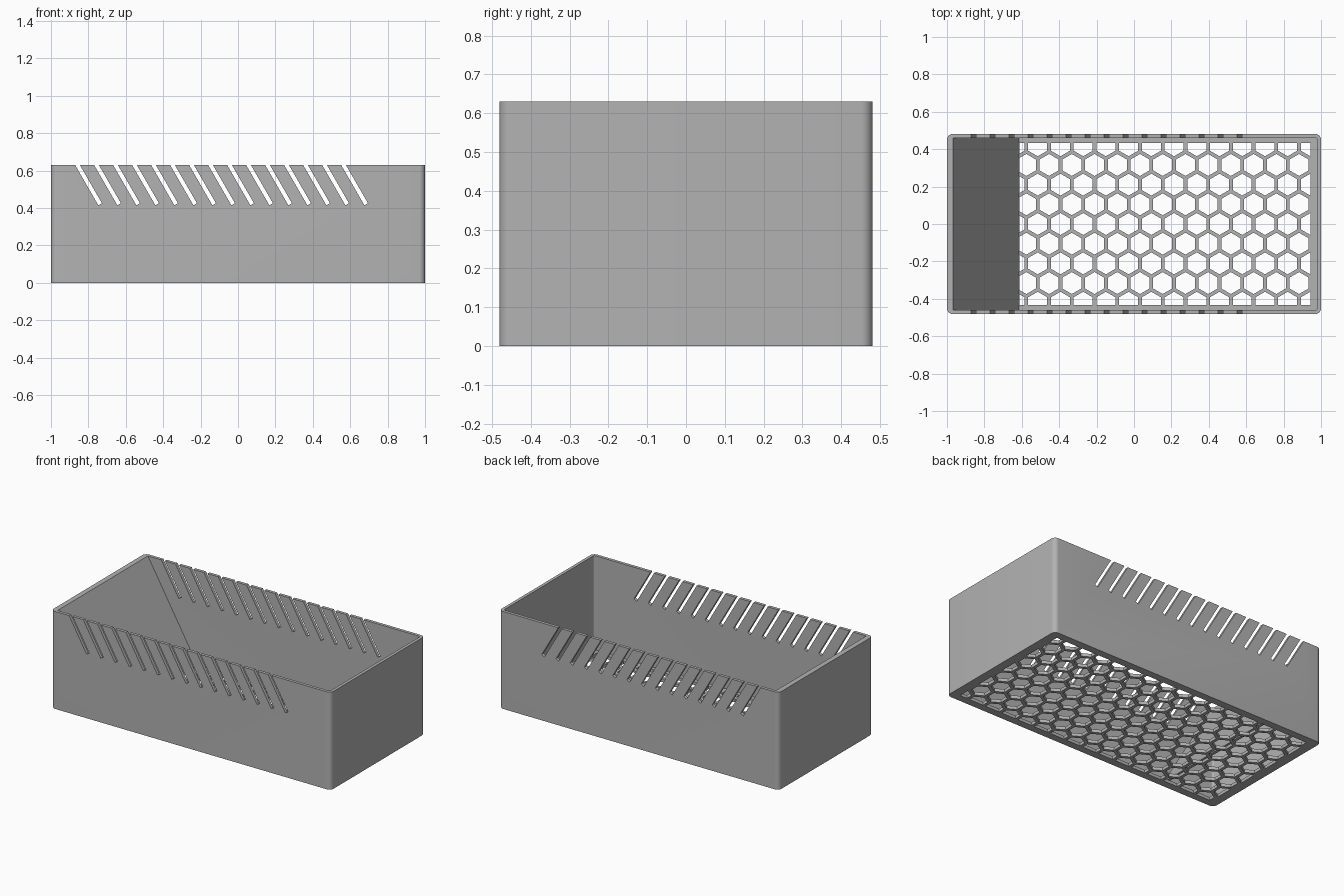
import bpy, bmesh, math
from mathutils import Vector

if "Cube" in bpy.data.objects:
    bpy.data.objects.remove(bpy.data.objects["Cube"], do_unlink=True)

HALF_X, HALF_Y, HEIGHT = 1.0, 0.481, 0.63
WALL, FLOOR = 0.02, 0.02

grey = bpy.data.materials.new("plain grey")
grey.use_nodes = True
colour = (0.45, 0.45, 0.45, 1)
grey.diffuse_color = colour
grey.node_tree.nodes["Principled BSDF"].inputs["Base Color"].default_value = colour


def finish(name, bm):
    """Turn a bmesh into a named, coloured object."""
    bmesh.ops.recalc_face_normals(bm, faces=bm.faces)
    mesh = bpy.data.meshes.new(name)
    bm.to_mesh(mesh)
    bm.free()
    mesh.materials.append(grey)
    obj = bpy.data.objects.new(name, mesh)
    bpy.context.collection.objects.link(obj)
    return obj


def extrude(bm, offset):
    """Give every flat face a thickness along offset."""
    faces = bm.faces[:]
    copy = bmesh.ops.duplicate(bm, geom=bm.verts[:] + bm.edges[:] + faces)
    caps = [g for g in copy["geom"] if isinstance(g, bmesh.types.BMFace)]
    for low, high in zip(faces, [copy["face_map"][f] for f in faces]):
        bmesh.ops.translate(bm, verts=high.verts[:], vec=offset)
        a, b = low.verts[:], [copy["vert_map"][v] for v in low.verts]
        for i in range(len(a)):
            j = (i + 1) % len(a)
            bm.faces.new((a[i], a[j], b[j], b[i]))


def prism(name, outlines, offset):
    bm = bmesh.new()
    for outline in outlines:
        bm.faces.new([bm.verts.new(p) for p in outline])
    extrude(bm, Vector(offset))
    return finish(name, bm)


def rounded_rect(hx, hy, r, z, steps=8):
    pts = []
    for k, (sx, sy) in enumerate([(1, 1), (-1, 1), (-1, -1), (1, -1)]):
        for i in range(steps + 1):
            a = math.pi / 2 * (k + i / steps)
            pts.append((sx * (hx - r) + r * math.cos(a),
                        sy * (hy - r) + r * math.sin(a), z))
    return pts


def cut(target, cutter):
    cutter.hide_render = True
    mod = target.modifiers.new("cut", 'BOOLEAN')
    mod.operation = 'DIFFERENCE'
    mod.solver = 'EXACT'
    mod.object = cutter
    bpy.context.view_layer.objects.active = target
    bpy.ops.object.modifier_apply(modifier=mod.name)
    bpy.data.objects.remove(cutter, do_unlink=True)


# Open tray: rounded outer block with its inside removed
tray = prism("tray", [rounded_rect(HALF_X, HALF_Y, 0.03, 0)], (0, 0, HEIGHT))
cut(tray, prism("cavity", [rounded_rect(HALF_X - WALL, HALF_Y - WALL, 0.012, FLOOR)],
                (0, 0, 1)))

# Slanted vent slots, open at the rim, through both long walls
along = Vector((-0.5, 0, math.sin(math.pi / 3)))
across = Vector((along.z, 0, 0.5)) * 0.011
slots = []
for i in range(15):
    bottom = Vector((-0.737 + 0.1016 * i, -0.6, 0.42))
    top = bottom + along * 0.3
    slots.append([bottom - across, bottom + across, top + across, top - across])
cut(tray, prism("slot_cutter", slots, (0, 1.2, 0)))

# Honeycomb floor: hexagons trimmed to leave a plain border
PITCH = 0.1215
ROW = PITCH * math.sqrt(3) / 2
RADIUS = (PITCH - 0.02) / math.sqrt(3)
bm = bmesh.new()
for row in range(-5, 6):
    for col in range(-9, 12):
        cx = -0.211 + PITCH * (col + (0 if row % 2 else 0.5))
        ring = [(cx + RADIUS * math.sin(k * math.pi / 3),
                 row * ROW + RADIUS * math.cos(k * math.pi / 3), -0.05)
                for k in range(6)]
        bm.faces.new([bm.verts.new(p) for p in ring])
for normal, limit in (((1, 0, 0), 0.943), ((-1, 0, 0), 0.943),
                      ((0, 1, 0), 0.433), ((0, -1, 0), 0.433)):
    bmesh.ops.bisect_plane(bm, geom=bm.verts[:] + bm.edges[:] + bm.faces[:],
                           plane_co=Vector(normal) * limit, plane_no=normal,
                           clear_outer=True)
extrude(bm, Vector((0, 0, 0.1)))
cut(tray, finish("honeycomb_cutter", bm))

# Sloping panel across the right end, hollow beneath
inner = HALF_Y - WALL + 0.002
ramp = prism("sloping_panel",
             [[(-0.985, -inner, HEIGHT), (-0.967, -inner, HEIGHT),
               (-0.613, -inner, FLOOR - 0.002), (-0.633, -inner, FLOOR - 0.002),
               (-0.985, -inner, HEIGHT - 0.002)]],
             (0, 2 * inner, 0))

# Smooth the rounded corners only
bpy.ops.object.select_all(action='DESELECT')
for obj in (tray, ramp):
    obj.select_set(True)
bpy.context.view_layer.objects.active = tray
bpy.ops.object.shade_smooth_by_angle(angle=math.radians(30))
